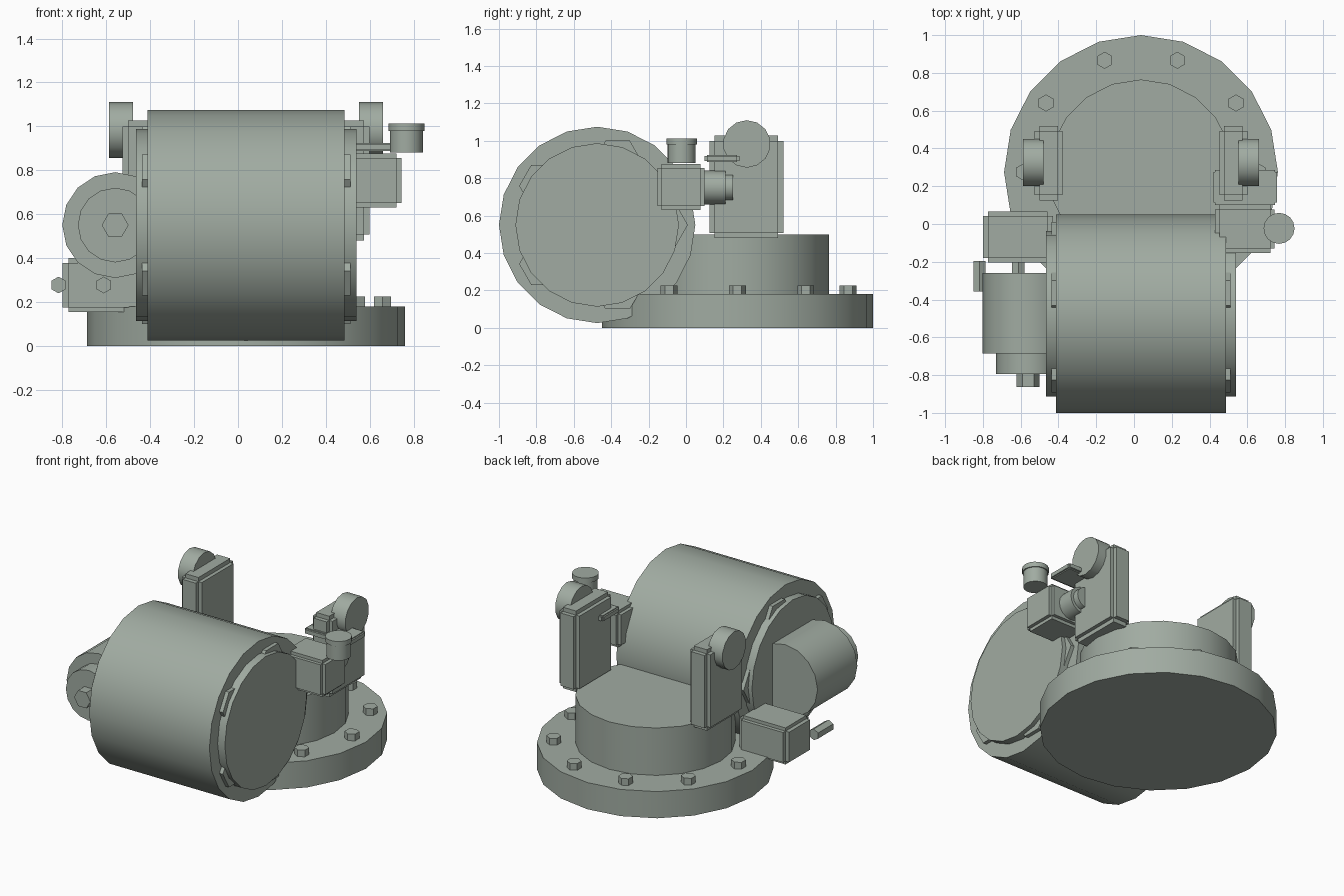
import bpy, bmesh, math
from mathutils import Matrix, Vector

if "Cube" in bpy.data.objects:
    bpy.data.objects.remove(bpy.data.objects["Cube"])

MID = 0.037  # symmetry plane of the drum and base

# dull green-grey paint
paint = bpy.data.materials.new("green_grey_paint")
paint.diffuse_color = (0.355, 0.41, 0.36, 1)
paint.use_nodes = True
paint.node_tree.nodes["Principled BSDF"].inputs["Base Color"].default_value = paint.diffuse_color


def finish(name, bm, smooth=True):
    bmesh.ops.recalc_face_normals(bm, faces=bm.faces)
    me = bpy.data.meshes.new(name)
    bm.to_mesh(me)
    bm.free()
    me.materials.append(paint)
    ob = bpy.data.objects.new(name, me)
    bpy.context.collection.objects.link(ob)
    if smooth:
        bpy.ops.object.select_all(action='DESELECT')
        ob.select_set(True)
        bpy.context.view_layer.objects.active = ob
        bpy.ops.object.shade_smooth_by_angle(angle=math.radians(40))
    return ob


def add_cyl(bm, axis, c, r, lo, hi, n, turn=0.0):
    """Prism along an axis from lo to hi; c gives the two other coordinates."""
    rings = []
    for h in (lo, hi):
        ring = []
        for i in range(n):
            a = turn + 2 * math.pi * i / n
            u, v = c[0] + r * math.cos(a), c[1] + r * math.sin(a)
            p = {'X': (h, u, v), 'Y': (u, h, v), 'Z': (u, v, h)}[axis]
            ring.append(bm.verts.new(p))
        rings.append(ring)
    a, b = rings
    bm.faces.new(a)
    bm.faces.new(b)
    for i in range(n):
        j = (i + 1) % n
        bm.faces.new((a[i], a[j], b[j], b[i]))


def cyl(name, *args, smooth=True):
    bm = bmesh.new()
    add_cyl(bm, *args)
    return finish(name, bm, smooth)


def stepped_box(name, lo, hi, d):
    """Box with raised panels on all six sides (stepped edges)."""
    lo, hi = Vector(lo), Vector(hi)
    bm = bmesh.new()
    for k in range(3):
        size = hi - lo
        for j in range(3):
            if j != k:
                size[j] -= 2 * d[j]
        m = Matrix.Translation((lo + hi) / 2) @ Matrix.Diagonal((*size, 1))
        bmesh.ops.create_cube(bm, size=1, matrix=m)
    return finish(name, bm, False)


UP = math.pi / 2

# round base with its bolt ring
cyl("base_flange", 'Z', (MID, 0.275), 0.725, 0, 0.18, 20)
cyl("base_pedestal", 'Z', (MID, 0.275), 0.49, 0.17, 0.5, 20)
bm = bmesh.new()
for i in range(10):
    a = math.radians(18 + 36 * i)
    add_cyl(bm, 'Z', (MID + 0.622 * math.sin(a), 0.275 + 0.622 * math.cos(a)),
            0.045, 0.17, 0.225, 6, UP)
finish("base_bolts", bm, False)

# horizontal drum with end caps and end bolts
cyl("drum", 'X', (-0.475, 0.55), 0.525, MID - 0.449, MID + 0.449, 20)
cyl("drum_end_caps", 'X', (-0.475, 0.55), 0.437, MID - 0.503, MID + 0.503, 20)
bm = bmesh.new()
for i in range(5):
    a = math.radians(72 * i)
    add_cyl(bm, 'X', (-0.475 + 0.355 * math.cos(a), 0.55 + 0.355 * math.sin(a)),
            0.13, MID - 0.475, MID + 0.475, 6)
finish("drum_end_bolts", bm, False)

# two side posts with wheels, mirrored about the middle
for side, s in (("left", -1), ("right", 1)):
    xs = sorted((MID + s * 0.415, MID + s * 0.563))
    stepped_box(side + "_post", (xs[0], 0.125, 0.48), (xs[1], 0.52, 1.027),
                (0.025, 0.028, 0.028))
    xs = sorted((MID + s * 0.515, MID + s * 0.625))
    cyl(side + "_wheel", 'X', (0.325, 0.983), 0.127, *xs, 14, UP)

# motor on the left
cyl("motor_body", 'Y', (-0.56, 0.55), 0.241, -0.685, -0.26, 16)
cyl("motor_cover", 'Y', (-0.56, 0.55), 0.17, -0.795, -0.67, 16)
cyl("motor_nut", 'Y', (-0.56, 0.55), 0.061, -0.863, -0.78, 6, smooth=False)

# terminal box below the motor with two hex rods
stepped_box("terminal_box", (-0.8, -0.205, 0.153), (-0.43, 0.067, 0.4),
            (0.027, 0.025, 0.022))
for n, x in (("inner", -0.612), ("outer", -0.818)):
    cyl(n + "_rod", 'Y', (x, 0.277), 0.038, -0.357, -0.195, 6, UP, smooth=False)

# valve block on the right: box, rear plug, filler cap and small plate
stepped_box("valve_box", (0.43, -0.153, 0.63), (0.745, 0.1, 0.876),
            (0.023, 0.022, 0.021))
cyl("valve_plug", 'Y', (0.59, 0.75), 0.09, 0.09, 0.21, 16)
cyl("valve_plug_tip", 'Y', (0.59, 0.75), 0.07, 0.2, 0.25, 16)
cyl("filler_neck", 'Z', (0.768, -0.023), 0.075, 0.88, 0.985, 16)
cyl("filler_cap", 'Z', (0.768, -0.023), 0.082, 0.98, 1.013, 16)
stepped_box("small_plate", (0.42, 0.1, 0.887), (0.757, 0.287, 0.925),
            (0.01, 0.013, 0.006))
